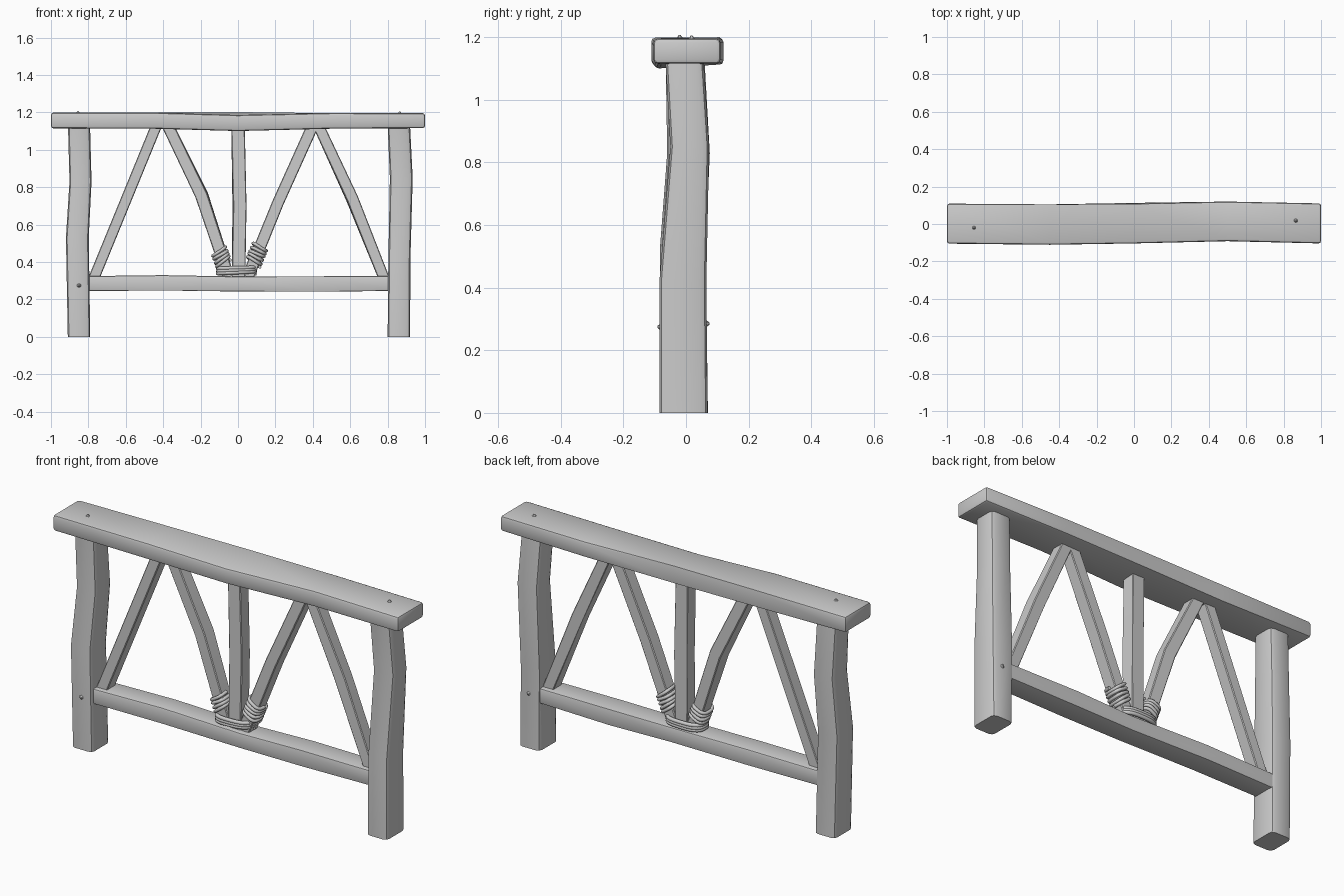
import bpy, bmesh
from math import sin, cos, pi, radians, copysign
from mathutils import Vector, Matrix

cube = bpy.data.objects.get("Cube")
if cube:
    bpy.data.objects.remove(cube, do_unlink=True)

wood = bpy.data.materials.new("plain grey")
GREY = (0.6, 0.6, 0.6, 1)
wood.diffuse_color = GREY
wood.use_nodes = True
bsdf = wood.node_tree.nodes["Principled BSDF"]
bsdf.inputs["Base Color"].default_value = GREY
bsdf.inputs["Roughness"].default_value = 0.7


def finish(name, bm, angle=35):
    bmesh.ops.recalc_face_normals(bm, faces=bm.faces)
    mesh = bpy.data.meshes.new(name)
    bm.to_mesh(mesh)
    bm.free()
    mesh.materials.append(wood)
    obj = bpy.data.objects.new(name, mesh)
    bpy.context.collection.objects.link(obj)
    bpy.ops.object.select_all(action='DESELECT')
    obj.select_set(True)
    bpy.context.view_layer.objects.active = obj
    bpy.ops.object.shade_smooth_by_angle(angle=radians(angle))
    return obj


def beam(name, sections, bevel, round_ends=False, segments=2):
    """Loft rectangles; each section is centre, half width, half depth, roll in degrees."""
    bm = bmesh.new()
    axis = (Vector(sections[-1][0]) - Vector(sections[0][0])).normalized()
    depth = Vector((0, 1, 0))
    side = depth.cross(axis).normalized()
    rings = []
    for centre, half_w, half_d, roll in sections:
        turn = Matrix.Rotation(radians(roll), 3, axis)
        rings.append([bm.verts.new(Vector(centre) + turn @ (side * half_w * a + depth * half_d * b))
                      for a, b in ((-1, -1), (1, -1), (1, 1), (-1, 1))])
    for low, high in zip(rings, rings[1:]):
        for i in range(4):
            j = (i + 1) % 4
            bm.faces.new((low[i], low[j], high[j], high[i]))
    caps = [bm.faces.new(rings[0]), bm.faces.new(rings[-1])]
    edges = [bm.edges.get((low[i], high[i])) for low, high in zip(rings, rings[1:]) for i in range(4)]
    if round_ends:
        edges += [e for cap in caps for e in cap.edges]
    bmesh.ops.bevel(bm, geom=edges, offset=bevel, segments=segments, profile=0.5, affect='EDGES')
    return finish(name, bm)


# Wide top rail with a gentle wave
beam("top_rail", [
    ((-1, 0.002, 1.157), 0.042, 0.107, 0),
    ((-0.45, -0.003, 1.156), 0.043, 0.108, 0),
    ((0.0, 0.004, 1.150), 0.043, 0.106, 4),
    ((0.5, 0.014, 1.155), 0.042, 0.106, 0),
    ((1, 0.003, 1.156), 0.040, 0.107, 0)], 0.013, True)

# Thick, slightly crooked posts
beam("right_post", [
    ((-0.850, -0.005, 0), 0.060, 0.075, 0),
    ((-0.859, -0.010, 0.53), 0.061, 0.073, 0),
    ((-0.842, 0.008, 0.83), 0.059, 0.068, 0),
    ((-0.850, -0.003, 1.13), 0.059, 0.062, 0)], 0.022)
beam("left_post", [
    ((0.860, -0.008, 0), 0.060, 0.077, 0),
    ((0.863, -0.010, 0.42), 0.059, 0.075, 0),
    ((0.873, 0.012, 0.85), 0.061, 0.062, 0),
    ((0.860, -0.005, 1.13), 0.060, 0.061, 0)], 0.022)

# Lower rail between the posts
beam("lower_rail", [
    ((-0.80, 0, 0.285), 0.040, 0.060, 0),
    ((-0.40, 0.004, 0.289), 0.041, 0.060, 0),
    ((0.05, -0.004, 0.282), 0.040, 0.060, 0),
    ((0.40, 0.002, 0.283), 0.041, 0.060, 0),
    ((0.81, 0, 0.285), 0.040, 0.060, 0)], 0.009)

# Struts filling the frame
beam("centre_strut", [
    ((0.003, 0, 0.31), 0.036, 0.036, 0),
    ((0.008, 0, 0.70), 0.036, 0.036, 3),
    ((0.000, 0, 1.13), 0.036, 0.036, 0)], 0.004, segments=1)
beam("right_outer_strut", [
    ((-0.776, 0, 0.30), 0.029, 0.034, 0),
    ((-0.436, 0, 1.13), 0.029, 0.034, 0)], 0.004, segments=1)
beam("left_outer_strut", [
    ((0.786, 0, 0.30), 0.029, 0.034, 0),
    ((0.610, 0, 0.74), 0.031, 0.034, 4),
    ((0.430, 0, 1.13), 0.029, 0.034, 0)], 0.004, segments=1)
beam("right_inner_strut", [
    ((-0.050, 0, 0.32), 0.031, 0.034, 0),
    ((-0.195, 0, 0.76), 0.033, 0.036, -5),
    ((-0.376, 0, 1.13), 0.031, 0.034, 0)], 0.004, segments=1)
beam("left_inner_strut", [
    ((0.052, 0, 0.32), 0.032, 0.034, 0),
    ((0.215, -0.004, 0.72), 0.031, 0.036, 0),
    ((0.400, 0, 1.13), 0.031, 0.034, 0)], 0.004, segments=1)


def rope(name, start, end, half_w, half_d, turns, thick, tilt):
    """Wind a rope in rounded, tilted loops from start to end."""
    start, end = Vector(start), Vector(end)
    axis = (end - start).normalized()
    depth = Vector((0, 1, 0))
    side = depth.cross(axis)
    curve = bpy.data.curves.new(name, 'CURVE')
    curve.dimensions = '3D'
    curve.bevel_depth = thick
    curve.bevel_resolution = 2
    curve.use_fill_caps = True
    steps = 28 * turns
    line = curve.splines.new('POLY')
    line.points.add(steps)
    for i, point in enumerate(line.points):
        a = 2 * pi * i / 28
        u, v = (copysign(abs(t) ** 0.7, t) for t in (cos(a), sin(a)))
        wobble = tilt * u * (1 + 0.5 * sin(i / 17))
        p = start.lerp(end, i / steps) + side * half_w * u + depth * half_d * v + axis * wobble
        point.co = (*p, 1)
    curve.materials.append(wood)
    obj = bpy.data.objects.new(name, curve)
    bpy.context.collection.objects.link(obj)
    for spline in curve.splines:
        spline.use_smooth = True


# Rope lashings at the foot of the struts
rope("foot_lashing", (-0.008, 0, 0.335), (-0.008, 0, 0.372), 0.100, 0.054, 3, 0.010, 0.002)
rope("right_lashing", (-0.076, 0, 0.390), (-0.102, 0, 0.460), 0.040, 0.044, 4, 0.009, 0.007)
rope("left_lashing", (0.082, 0, 0.395), (0.118, 0, 0.485), 0.040, 0.044, 5, 0.009, -0.007)


# Small pointed pegs
def peg(name, location, direction):
    bm = bmesh.new()
    spin = Vector((0, 0, 1)).rotation_difference(Vector(direction)).to_matrix().to_4x4()
    bmesh.ops.create_cone(bm, cap_ends=True, segments=6, radius1=0.017, radius2=0.003, depth=0.016,
                          matrix=Matrix.Translation(location) @ spin)
    finish(name, bm, 20)


peg("right_top_peg", (-0.855, -0.02, 1.199), (0, 0, 1))
peg("left_top_peg", (0.865, 0.018, 1.197), (0, 0, 1))
peg("right_post_peg", (-0.85, -0.083, 0.275), (0, -1, 0))
peg("left_post_peg", (0.865, 0.067, 0.285), (0, 1, 0))
